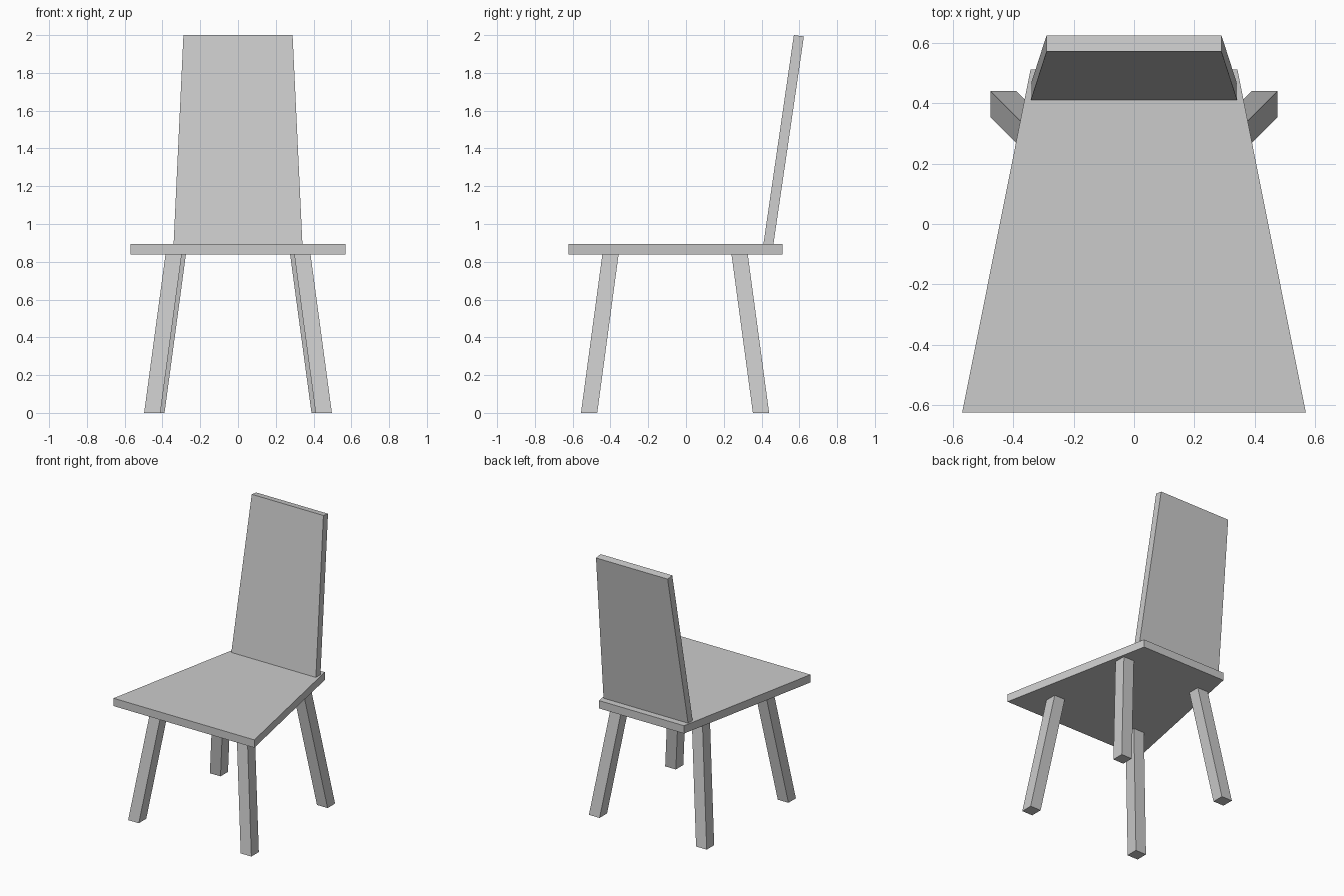
import bpy

if "Cube" in bpy.data.objects:
    bpy.data.objects.remove(bpy.data.objects["Cube"])

grey = bpy.data.materials.new("light grey")
grey.diffuse_color = (0.6, 0.6, 0.6, 1)
grey.use_nodes = True
grey.node_tree.nodes["Principled BSDF"].inputs["Base Color"].default_value = grey.diffuse_color


def prism(name, bottom, top):
    """Solid between two four-cornered outlines listed counter-clockwise."""
    faces = [(3, 2, 1, 0), (4, 5, 6, 7)]
    faces += [(i, (i + 1) % 4, (i + 1) % 4 + 4, i + 4) for i in range(4)]
    mesh = bpy.data.meshes.new(name)
    mesh.from_pydata(bottom + top, [], faces)
    mesh.materials.append(grey)
    obj = bpy.data.objects.new(name, mesh)
    bpy.context.collection.objects.link(obj)
    return obj


def outline(x_front, x_back, y_front, y_back, z_front, z_back):
    """Symmetric outline given by half widths at front and back."""
    return [(-x_front, y_front, z_front), (x_front, y_front, z_front),
            (x_back, y_back, z_back), (-x_back, y_back, z_back)]


def square(x, y, z, half=0.043):
    return [(x - half, y - half, z), (x + half, y - half, z),
            (x + half, y + half, z), (x - half, y + half, z)]


# Tapered seat board
prism("seat", outline(0.568, 0.342, -0.623, 0.511, 0.838, 0.838),
      outline(0.568, 0.342, -0.623, 0.511, 0.895, 0.895))

# Leaning, tapered backrest
prism("backrest", outline(0.341, 0.341, 0.41, 0.463, 0.895, 0.895),
      outline(0.289, 0.289, 0.571, 0.624, 2.0, 1.993))

# Splayed legs: foot and top centres, repeated on both sides
legs = {"front_leg": ((0.454, -0.513), (0.341, -0.4)),
        "back_leg": ((0.432, 0.397), (0.319, 0.284))}
for name, (foot, head) in legs.items():
    for side, s in (("left", -1), ("right", 1)):
        prism(f"{name}_{side}", square(s * foot[0], foot[1], 0),
              square(s * head[0], head[1], 0.838))
